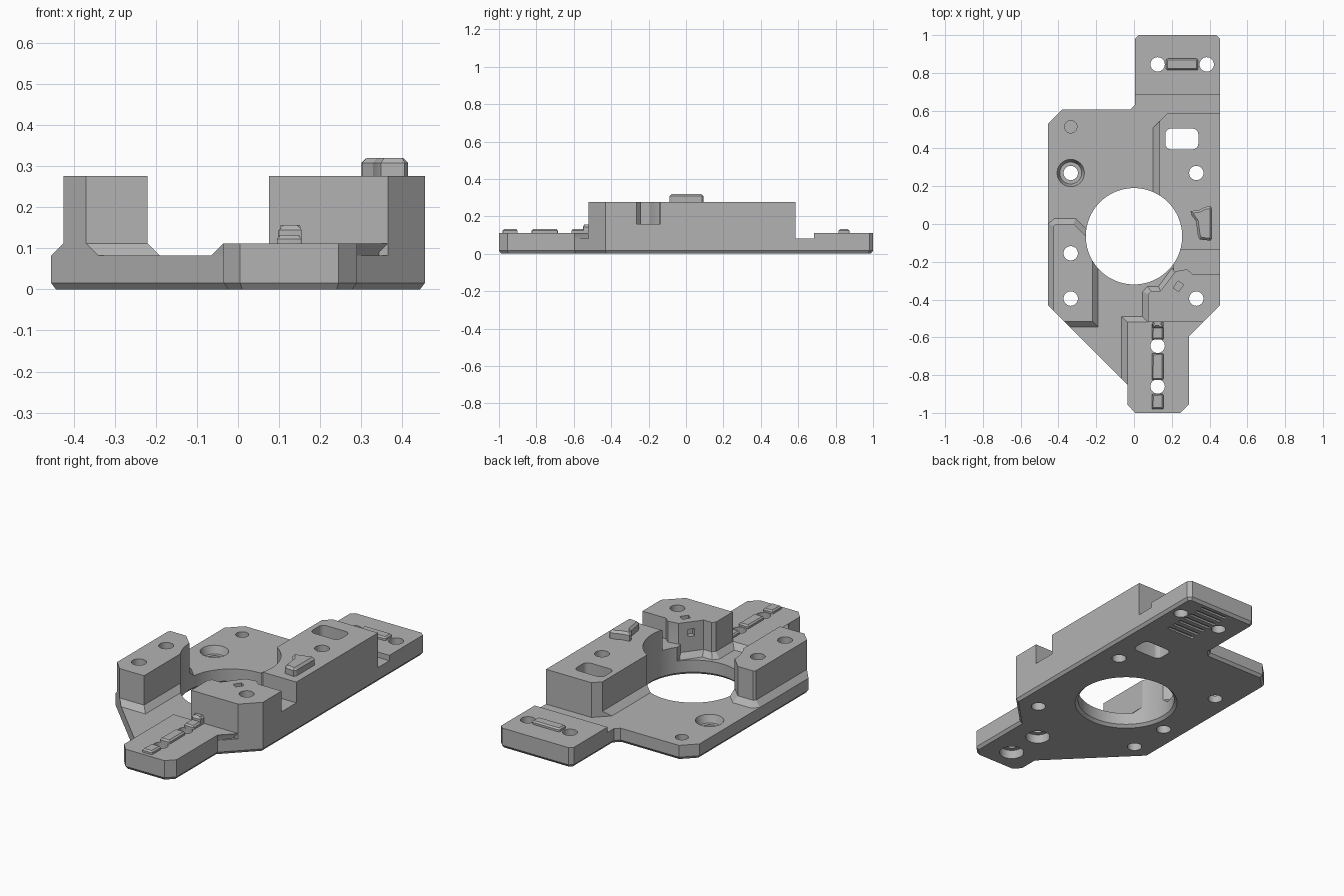
import bpy, bmesh
from math import cos, sin, pi, radians
from mathutils import Vector

if "Cube" in bpy.data.objects:
    bpy.data.objects.remove(bpy.data.objects["Cube"])

gray = bpy.data.materials.new("machined gray")
gray.use_nodes = True
color = (0.45, 0.45, 0.45, 1)
gray.diffuse_color = color
gray.node_tree.nodes["Principled BSDF"].inputs["Base Color"].default_value = color

FLOOR, STEP, SLOT, TOP = 0.082, 0.112, 0.16, 0.276
LOW = 0.05          # buried start height of raised parts
cutters = bpy.data.collections.new("cutters")
bpy.context.scene.collection.children.link(cutters)
parts = []


def loft(name, *layers, cutter=False):
    """Closed solid through matching outlines, each given as (points, z)."""
    bm = bmesh.new()
    rings = [[bm.verts.new((x, y, z)) for x, y in pts] for pts, z in layers]
    bm.faces.new(rings[0])
    bm.faces.new(rings[-1])
    for a, b in zip(rings, rings[1:]):
        for i in range(len(a)):
            j = (i + 1) % len(a)
            bm.faces.new((a[i], a[j], b[j], b[i]))
    bmesh.ops.recalc_face_normals(bm, faces=bm.faces)
    mesh = bpy.data.meshes.new(name)
    bm.to_mesh(mesh)
    bm.free()
    mesh.materials.append(gray)
    ob = bpy.data.objects.new(name, mesh)
    if cutter:
        cutters.objects.link(ob)
        ob.hide_render = True
    else:
        bpy.context.collection.objects.link(ob)
        parts.append(ob)
    return ob


def inset(pts, d):
    """Move a counter-clockwise outline inwards by d."""
    out = []
    for i, p in enumerate(pts):
        a, b, c = Vector(pts[i - 1]), Vector(p), Vector(pts[(i + 1) % len(pts)])
        u, v = (b - a).normalized(), (c - b).normalized()
        n, m = Vector((-u.y, u.x)), Vector((-v.y, v.x))
        out.append(tuple(b + (n + m) * d / (1 + n.dot(m))))
    return out


def circle(x, y, r, n=40):
    return [(x + r * cos(2 * pi * i / n), y + r * sin(2 * pi * i / n)) for i in range(n)]


def rounded(x, y, w, h, r, n=4):
    pts = []
    for k, (sx, sy) in enumerate(((1, 1), (-1, 1), (-1, -1), (1, -1))):
        for i in range(n + 1):
            a = (k + i / n) * pi / 2
            pts.append((x + sx * (w / 2 - r) + r * cos(a), y + sy * (h / 2 - r) + r * sin(a)))
    return pts


def cut(name, pts, z0=-0.1, z1=0.5):
    loft(name, (pts, z0), (pts, z1), cutter=True)


def pad(name, pts, z0, z1, edge=0.008):
    loft(name, (pts, z0 - 0.01), (pts, z1 - edge), (inset(pts, edge), z1))


# Base plate with a chamfered lower edge
outline = [(0.005, 0.98), (0.005, 0.63), (-0.02, 0.605), (-0.38, 0.605), (-0.455, 0.53),
           (-0.455, -0.43), (-0.035, -0.85), (-0.035, -0.955), (0.005, -1), (0.245, -1),
           (0.29, -0.955), (0.29, -0.595), (0.455, -0.43), (0.455, 0.98), (0.435, 1), (0.025, 1)]
loft("base_plate", (inset(outline, 0.012), 0), (outline, 0.016), (outline, FLOOR))

# Rear tab
tab = [(0.005, 0.685), (0.455, 0.685), (0.455, 0.98), (0.435, 1), (0.025, 1), (0.005, 0.98)]
loft("rear_tab", (tab, LOW), (tab, STEP))

# Front tongue with sloped right and rear edges
rim = [(0.365, -0.52), (0.29, -0.595), (0.29, -0.955), (0.245, -1), (0.005, -1), (-0.035, -0.955)]
low = [(0.365, -0.49)] + rim[1:] + [(-0.035, -0.85), (-0.065, -0.82), (-0.065, -0.49)]
high = rim + [(-0.035, -0.86), (-0.035, -0.85), (-0.035, -0.52)]
loft("front_tongue", (low, LOW), (low, FLOOR), (high, STEP))

# Right block on a sloped skirt
foot = [(-0.455, -0.43), (-0.34, -0.545), (-0.19, -0.545), (-0.19, -0.09),
        (-0.31, 0.03), (-0.42, 0.03), (-0.455, 0)]
wall = [(-0.425, -0.46), (-0.37, -0.515), (-0.22, -0.515), (-0.22, -0.10),
        (-0.32, 0), (-0.415, 0), (-0.425, -0.01)]
loft("right_block", (foot, LOW), (foot, FLOOR), (wall, STEP), (wall, TOP))

# Left rear block
shared = [(0.175, 0.585), (0.455, 0.585), (0.455, -0.135), (0.25, -0.135), (0.22, -0.16)]
foot = [(0.10, 0.1), (0.10, 0.51)] + shared
wall = [(0.135, 0.1), (0.135, 0.545)] + shared
loft("left_rear_block", (foot, LOW), (foot, FLOOR), (wall, STEP), (wall, TOP))

# Left front column
shared = [(0.365, -0.52), (0.455, -0.43), (0.455, -0.265), (0.31, -0.265), (0.28, -0.24)]
foot = [(0.045, -0.52)] + shared + [(0.2, -0.235), (0.13, -0.33), (0.07, -0.33), (0.045, -0.36)]
wall = [(0.075, -0.52)] + shared + [(0.22, -0.25), (0.14, -0.355), (0.09, -0.355), (0.075, -0.37)]
loft("left_front_column", (foot, LOW), (foot, FLOOR), (wall, STEP), (wall, TOP))

# Floor of the cross slot between the left blocks
floor = [(0.19, -0.1), (0.455, -0.1), (0.455, -0.3), (0.26, -0.3), (0.21, -0.25)]
loft("slot_floor", (floor, LOW), (floor, SLOT))

# Raised pads
pad("rear_tab_pad", rounded(0.255, 0.845, 0.17, 0.06, 0.01), STEP, 0.131)
for n, (y, length) in enumerate(((-0.94, 0.08), (-0.755, 0.14), (-0.57, 0.085))):
    pad(f"tongue_pad_{n + 1}", rounded(0.125, y, 0.06, length, 0.005), STEP, 0.131)
pad("tongue_pad_step", rounded(0.127, -0.53, 0.056, 0.04, 0.003), STEP, 0.156, 0.012)
crest = [(0.30, 0.068), (0.302, 0.05), (0.328, 0.015), (0.338, -0.06), (0.348, -0.082),
         (0.405, -0.088), (0.414, -0.075), (0.414, 0.085), (0.405, 0.094), (0.375, 0.09),
         (0.345, 0.075)]
pad("block_top_pad", crest, TOP, 0.32, 0.012)

# Central bore with a chamfered lower rim
cut("bore", circle(0, -0.065, 0.255, 96))
loft("bore_chamfer", (circle(0, -0.065, 0.28, 96), -0.01), (circle(0, -0.065, 0.25, 96), 0.02), cutter=True)

# Screw holes
for x, y in ((0.33, -0.395), (0.33, 0.27), (-0.335, -0.155), (-0.335, -0.395),
             (-0.335, 0.27), (0.125, 0.845), (0.385, 0.845)):
    cut("screw_hole", circle(x, y, 0.038))
for y in (-0.645, -0.86):
    cut("tongue_hole", circle(0.125, y, 0.038))
    cut("tongue_counterbore", circle(0.125, y, 0.064), -0.1, 0.05)
cut("blind_hole", circle(-0.335, 0.515, 0.033), 0.03)
loft("countersink", (circle(-0.335, 0.27, 0.058), 0.04), (circle(-0.335, 0.27, 0.073), FLOOR + 0.002), cutter=True)

# Oblong window, sensor pocket and grip grooves under the tab
cut("oblong_window", rounded(0.253, 0.45, 0.175, 0.11, 0.03))


def turned_box(x, y, w, h, degrees):
    c, s = cos(radians(degrees)), sin(radians(degrees))
    return [(x + u * w * c - v * h * s, y + u * w * s + v * h * c)
            for u, v in ((-.5, -.5), (.5, -.5), (.5, .5), (-.5, .5))]


cut("top_pocket", turned_box(0.235, -0.33, 0.035, 0.045, -35), 0.23)
cut("side_pocket", turned_box(0.18, -0.303, 0.06, 0.035, -37), 0.195, 0.235)
for i in range(7):
    cut("groove", rounded(0.255, 0.69 + i * 0.045, 0.17, 0.018, 0.004), -0.1, 0.01)

# Apply the cuts and shade
for ob in parts:
    bpy.context.view_layer.objects.active = ob
    if not ob.name.endswith(("pad", "step")) and "_pad_" not in ob.name:
        mod = ob.modifiers.new("cuts", "BOOLEAN")
        mod.operand_type = "COLLECTION"
        mod.collection = cutters
        mod.solver = "EXACT"
        bpy.ops.object.modifier_apply(modifier=mod.name)
    bpy.ops.object.select_all(action="DESELECT")
    ob.select_set(True)
    bpy.ops.object.shade_smooth_by_angle(angle=radians(20))
for ob in list(cutters.objects):
    bpy.data.objects.remove(ob)
bpy.data.collections.remove(cutters)
